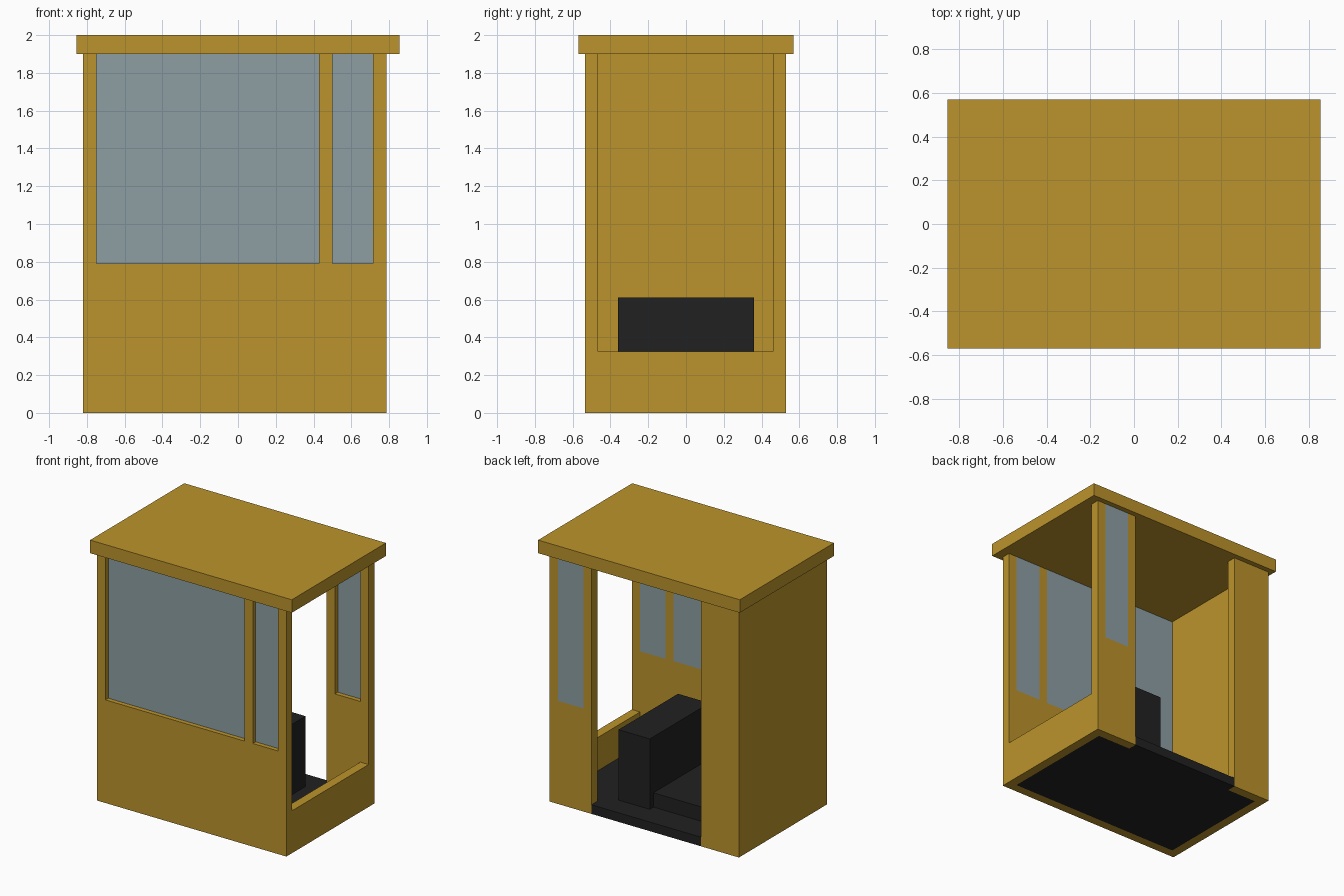
import bpy
import bmesh
from mathutils import Vector

cube = bpy.data.objects.get("Cube")
if cube:
    bpy.data.objects.remove(cube, do_unlink=True)


def material(name, color):
    m = bpy.data.materials.new(name)
    m.use_nodes = True
    m.diffuse_color = (*color, 1)
    bsdf = m.node_tree.nodes["Principled BSDF"]
    bsdf.inputs["Base Color"].default_value = (*color, 1)
    bsdf.inputs["Roughness"].default_value = 0.7
    return m


OCHRE = material("ochre paint", (0.5, 0.295, 0.025))
GLASS = material("grey blue glass", (0.27, 0.345, 0.37))
BLACK = material("black rubber", (0.0155, 0.0155, 0.0155))


def extrude(name, mat, points, start, direction):
    """Extrude a closed outline of 3D points, shifted by start, along direction."""
    bm = bmesh.new()
    face = bm.faces.new([bm.verts.new(Vector(p) + Vector(start)) for p in points])
    top = bmesh.ops.extrude_face_region(bm, geom=[face])["geom"]
    bmesh.ops.translate(bm, vec=direction,
                        verts=[v for v in top if isinstance(v, bmesh.types.BMVert)])
    bmesh.ops.recalc_face_normals(bm, faces=bm.faces)
    mesh = bpy.data.meshes.new(name)
    bm.to_mesh(mesh)
    bm.free()
    mesh.materials.append(mat)
    obj = bpy.data.objects.new(name, mesh)
    bpy.context.collection.objects.link(obj)
    return obj


def wall(name, mat, outline, y0, y1):
    return extrude(name, mat, [(x, 0, z) for x, z in outline], (0, y0, 0), (0, y1 - y0, 0))


def slab(name, mat, outline, z0, z1):
    return extrude(name, mat, [(x, y, 0) for x, y in outline], (0, 0, z0), (0, 0, z1 - z0))


def box(name, mat, x, y, z):
    return slab(name, mat, [(x[0], y[0]), (x[1], y[0]), (x[1], y[1]), (x[0], y[1])], *z)


# Main dimensions: outer and inner faces of the shell
LEFT, RIGHT, FRONT, BACK = -0.82, 0.785, -0.535, 0.53
T = 0.07
IN_L, IN_R, IN_F, IN_B = LEFT + T, RIGHT - T, FRONT + T, BACK - T
TOP, SILL = 1.9, 0.79
DOOR_L, DOOR_R = -0.5, 0.43
MID = DOOR_R + T


def notch(x0, x1):
    """Window cut from the top edge, listed from right to left."""
    return [(x1, TOP), (x1, SILL), (x0, SILL), (x0, TOP)]


# Shell walls
wall("front_wall", OCHRE,
     [(LEFT, 0), (RIGHT, 0), (RIGHT, TOP), *notch(MID, IN_R),
      *notch(IN_L, DOOR_R), (LEFT, TOP)], FRONT, IN_F)
wall("back_window_wall", OCHRE,
     [(DOOR_R, 0), (RIGHT, 0), (RIGHT, TOP), *notch(MID, IN_R), (DOOR_R, TOP)], IN_B, BACK)
box("back_panel", OCHRE, (LEFT, DOOR_L), (IN_B, BACK), (0, TOP))
box("solid_side_wall", OCHRE, (LEFT, IN_L), (IN_F, IN_B), (0, TOP))
box("open_side_sill", OCHRE, (IN_R, RIGHT), (IN_F, IN_B), (0, 0.325))
box("roof", OCHRE, (-0.855, 0.855), (-0.57, 0.57), (TOP, 2))

# Window panes, flush with the rear face of their wall
for name, x, y in (("front_large_pane", (IN_L, DOOR_R), IN_F),
                   ("front_narrow_pane", (MID, IN_R), IN_F),
                   ("back_narrow_pane", (MID, IN_R), BACK)):
    box(name, GLASS, x, (y - T / 2, y), (SILL, TOP))

# Floor reaching out through the doorway
slab("floor", BLACK,
     [(IN_L, IN_F), (IN_R, IN_F), (IN_R, IN_B), (DOOR_R, IN_B), (DOOR_R, BACK),
      (DOOR_L, BACK), (DOOR_L, IN_B), (IN_L, IN_B)], 0, T)

# Bench seat
box("seat_back", BLACK, (0.055, 0.32), (-0.36, 0.36), (T, 0.61))
box("seat_base", BLACK, (-0.45, 0.055), (-0.315, 0.315), (T, 0.18))
